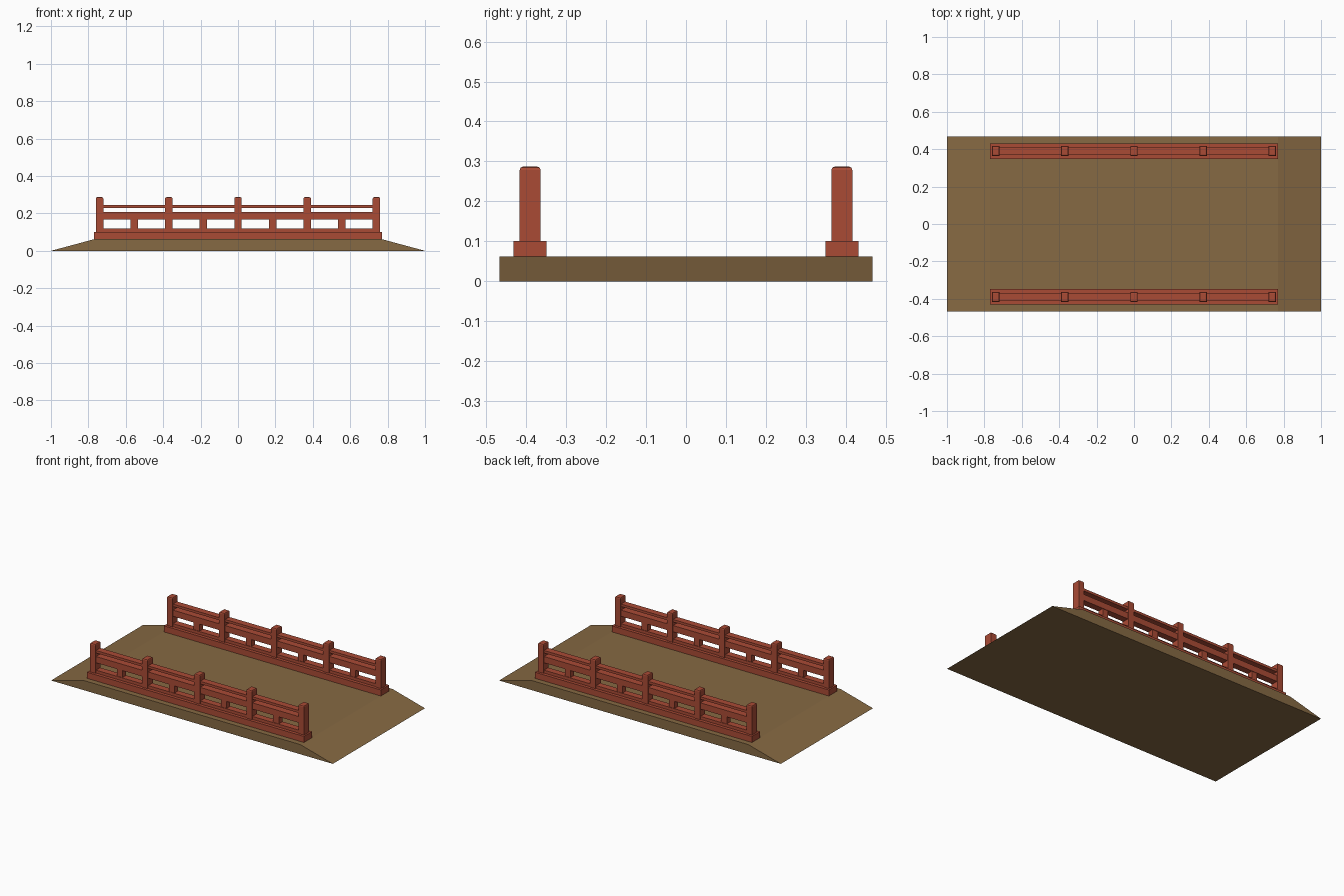
import bpy, bmesh

if "Cube" in bpy.data.objects:
    bpy.data.objects.remove(bpy.data.objects["Cube"])


def material(name, rgb):
    m = bpy.data.materials.new(name)
    m.diffuse_color = (*rgb, 1)
    m.use_nodes = True
    m.node_tree.nodes["Principled BSDF"].inputs["Base Color"].default_value = m.diffuse_color
    return m


EARTH = material("brown_earth", (0.24, 0.142, 0.056))
RED = material("red_painted_wood", (0.40, 0.070, 0.036))


def finish(bm, name, mat):
    me = bpy.data.meshes.new(name)
    bmesh.ops.recalc_face_normals(bm, faces=bm.faces)
    bm.to_mesh(me)
    bm.free()
    me.materials.append(mat)
    ob = bpy.data.objects.new(name, me)
    bpy.context.collection.objects.link(ob)
    return ob


def box(name, x0, x1, yc, depth, z0, z1, bevel=0):
    bm = bmesh.new()
    bmesh.ops.create_cube(bm, size=1)
    for v in bm.verts:
        v.co = ((x0 + x1) / 2 + v.co.x * (x1 - x0),
                yc + v.co.y * depth,
                (z0 + z1) / 2 + v.co.z * (z1 - z0))
    if bevel:  # round off the top rim
        top = [e for e in bm.edges if all(v.co.z > z1 - 1e-5 for v in e.verts)]
        bmesh.ops.bevel(bm, geom=top, offset=bevel, segments=2,
                        profile=0.5, affect='EDGES')
    return finish(bm, name, RED)


# Deck: ramped profile extruded across the width
bm = bmesh.new()
profile = [(-1, 0), (1, 0), (0.77, 0.062), (-0.77, 0.062)]
face = bm.faces.new([bm.verts.new((x, -0.467, z)) for x, z in profile])
ext = bmesh.ops.extrude_face_region(bm, geom=[face])
bmesh.ops.translate(bm, vec=(0, 0.934, 0),
                    verts=[g for g in ext["geom"] if isinstance(g, bmesh.types.BMVert)])
finish(bm, "deck", EARTH)

# Railings on both sides
POSTS = [i * 0.37 for i in range(-2, 3)]
HALF = 0.02
for side, y in (("front", -0.39), ("back", 0.39)):
    box(side + "_curb", -0.77, 0.77, y, 0.083, 0.062, 0.101)
    for x in POSTS:
        box(side + "_post", x - HALF, x + HALF, y, 0.052, 0.101, 0.287, 0.008)
    for a, b in zip(POSTS, POSTS[1:]):
        x0, x1, mid = a + HALF, b - HALF, (a + b) / 2
        box(side + "_bottom_rail", x0, x1, y, 0.042, 0.101, 0.12)
        box(side + "_short_strut", mid - HALF, mid + HALF, y, 0.036, 0.12, 0.167)
        box(side + "_middle_rail", x0, x1, y, 0.042, 0.167, 0.207)
        box(side + "_top_rail", x0, x1, y, 0.042, 0.230, 0.246)
